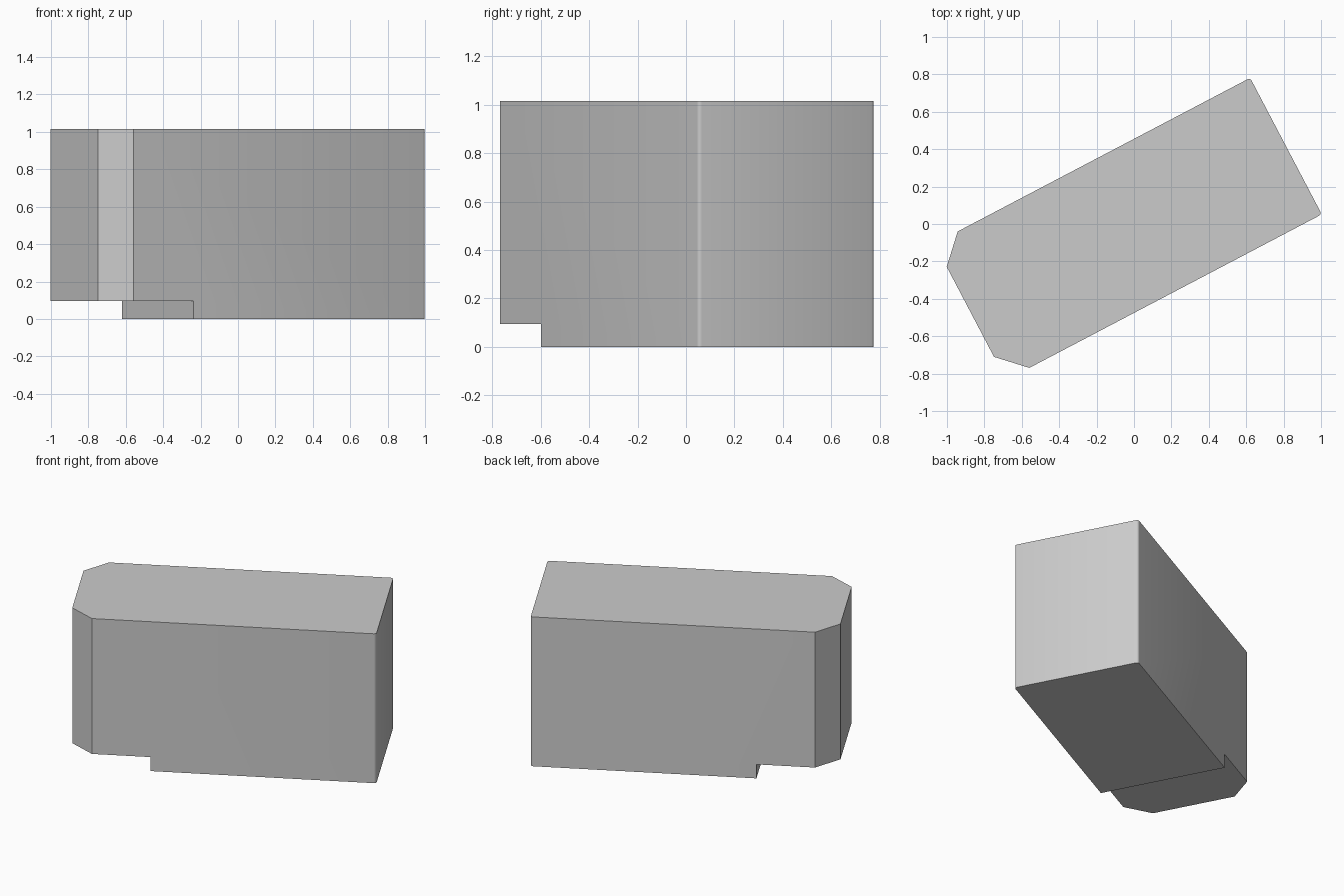
import bpy
import bmesh
import math

cube = bpy.data.objects.get("Cube")
if cube:
    bpy.data.objects.remove(cube, do_unlink=True)

# Plain grey material
grey = bpy.data.materials.new("plain grey")
grey.use_nodes = True
colour = (0.6, 0.6, 0.6, 1)
grey.diffuse_color = colour
grey.node_tree.nodes["Principled BSDF"].inputs["Base Color"].default_value = colour

NOSE, TAIL = -0.993, 0.913
SIDE_A, SIDE_B = -0.421, 0.403
STEP, STEP_Z, TOP = -0.489, 0.095, 1.015


def bevel_uprights(bm, x, offset, segments):
    """Bevel the vertical edges that stand at the given x."""
    edges = [e for e in bm.edges
             if all(abs(v.co.x - x) < 1e-4 for v in e.verts)
             and abs(e.verts[0].co.z - e.verts[1].co.z) > 0.5]
    bmesh.ops.bevel(bm, geom=edges, offset=offset, offset_type='OFFSET',
                    segments=segments, profile=0.5, affect='EDGES')


# Side profile with the raised nose, extruded across the width
profile = [(STEP, 0), (TAIL, 0), (TAIL, TOP), (NOSE, TOP),
           (NOSE, STEP_Z), (STEP, STEP_Z)]
bm = bmesh.new()
side = bm.faces.new([bm.verts.new((x, SIDE_A, z)) for x, z in profile])
extruded = bmesh.ops.extrude_face_region(bm, geom=[side])["geom"]
moved = [g for g in extruded if isinstance(g, bmesh.types.BMVert)]
bmesh.ops.translate(bm, verts=moved, vec=(0, SIDE_B - SIDE_A, 0))

# Wide chamfers on the nose, tiny rounded corners on the tail
bevel_uprights(bm, NOSE, 0.14, 1)
bevel_uprights(bm, TAIL, 0.016, 3)
bmesh.ops.recalc_face_normals(bm, faces=bm.faces)

mesh = bpy.data.meshes.new("stepped_block")
bm.to_mesh(mesh)
bm.free()
mesh.materials.append(grey)
block = bpy.data.objects.new("stepped_block", mesh)
bpy.context.collection.objects.link(block)
block.rotation_euler.z = math.radians(27.7)

bpy.context.view_layer.objects.active = block
block.select_set(True)
bpy.ops.object.shade_smooth_by_angle(angle=math.radians(35))
